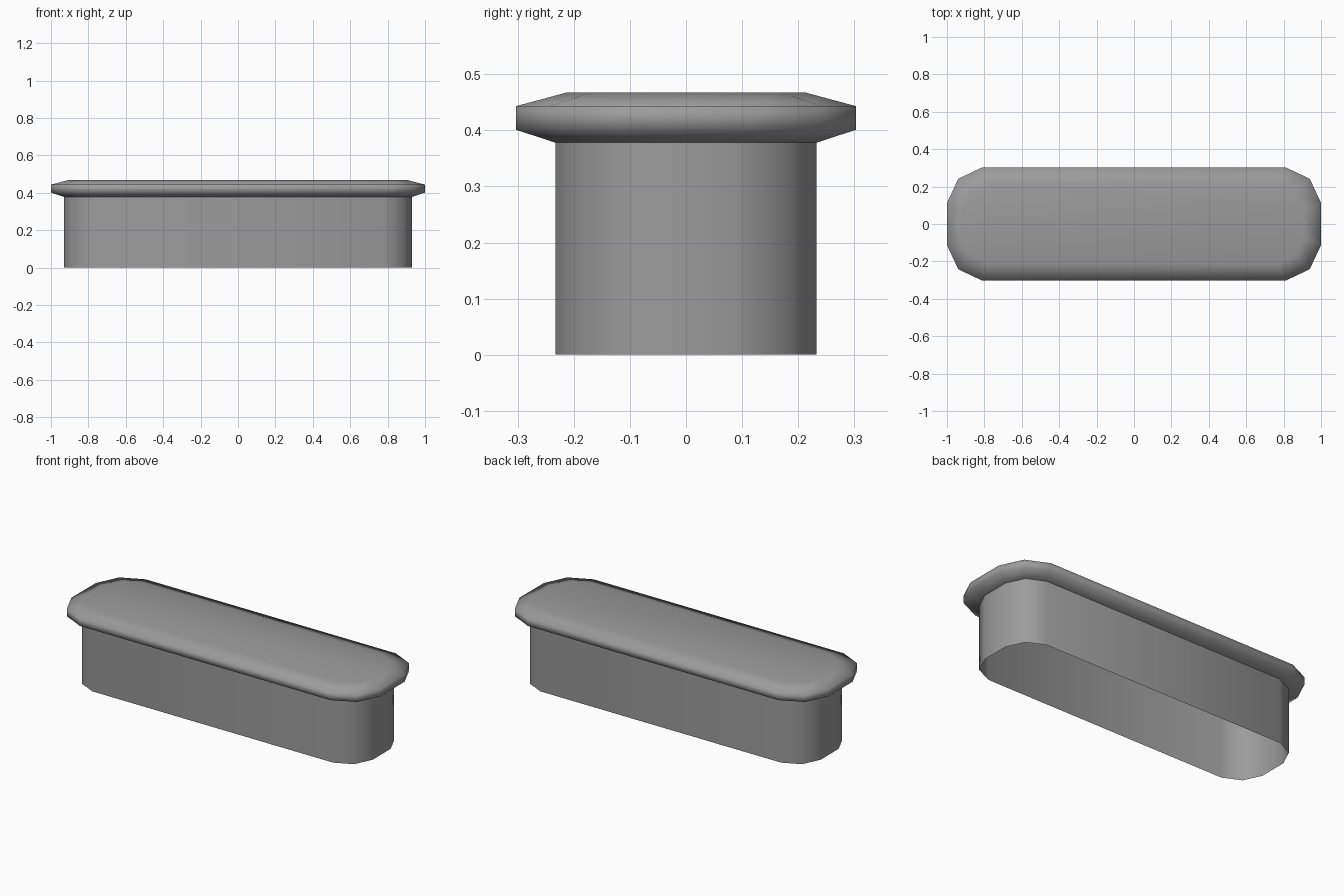
import bpy
import bmesh

cube = bpy.data.objects.get("Cube")
if cube:
    bpy.data.objects.remove(cube)

grey = bpy.data.materials.new("mid_grey")
grey.use_nodes = True
colour = (0.33, 0.33, 0.33, 1)
grey.diffuse_color = colour
grey.node_tree.nodes["Principled BSDF"].inputs["Base Color"].default_value = colour


def outline(hx, hy, corner):
    """Rounded rectangle from one corner's three points, counter-clockwise."""
    mid = corner * 0.32
    quarter = [(hx, hy - corner), (hx - mid, hy - mid), (hx - corner, hy)]
    right = [(x, -y) for x, y in reversed(quarter)] + quarter
    return right + [(-x, -y) for x, y in right]


def shell(name, levels, capped):
    """Skin a stack of (half x, half y, corner, z) outlines, bottom up."""
    bm = bmesh.new()
    rings = [[bm.verts.new((x, y, z)) for x, y in outline(hx, hy, c)]
             for hx, hy, c, z in levels]
    for low, high in zip(rings, rings[1:]):
        n = len(low)
        for i in range(n):
            j = (i + 1) % n
            bm.faces.new((low[i], low[j], high[j], high[i]))
    if capped:
        bm.faces.new(rings[-1])
    for face in bm.faces:
        face.smooth = True
    mesh = bpy.data.meshes.new(name)
    bm.to_mesh(mesh)
    bm.free()
    mesh.materials.append(grey)
    obj = bpy.data.objects.new(name, mesh)
    bpy.context.collection.objects.link(obj)
    return obj


# Hollow sleeve, open at the bottom
shell("sleeve_wall", [(0.93, 0.233, 0.15, 0), (0.93, 0.233, 0.15, 0.378)], False)

# Flanged cap with chamfered rim
shell("flanged_cap", [
    (0.93, 0.233, 0.15, 0.378),
    (1.0, 0.303, 0.19, 0.401),
    (1.0, 0.303, 0.19, 0.443),
    (0.91, 0.214, 0.14, 0.467),
], True)
